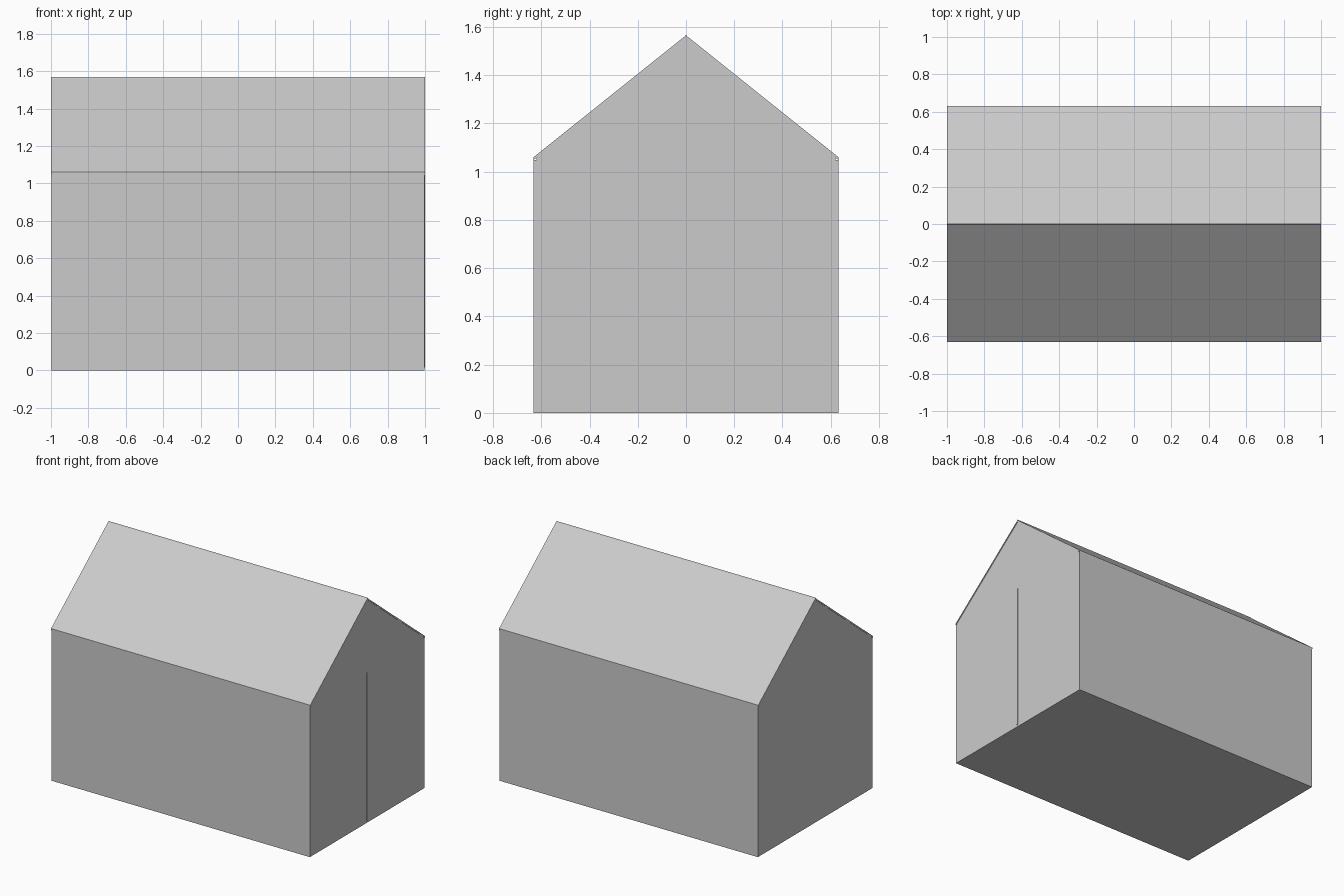
import bpy

if "Cube" in bpy.data.objects:
    bpy.data.objects.remove(bpy.data.objects["Cube"])

L, W = 0.997, 0.632      # half length, half width
EAVE, RIDGE = 1.06, 1.565
T = 0.012                # panel thickness


def mesh(name, verts, faces):
    me = bpy.data.meshes.new(name)
    me.from_pydata(verts, [], faces)
    ob = bpy.data.objects.new(name, me)
    bpy.context.collection.objects.link(ob)
    return ob


def prism(name, profile, x0, x1):
    """Extrude a counter-clockwise (y, z) profile along x."""
    n = len(profile)
    verts = [(x, y, z) for x in (x0, x1) for y, z in profile]
    faces = [tuple(reversed(range(n))), tuple(range(n, 2 * n))]
    faces += [(i, (i + 1) % n, n + (i + 1) % n, n + i) for i in range(n)]
    return mesh(name, verts, faces)


def box(name, x0, x1, y0, y1, z0, z1):
    return prism(name, [(y0, z0), (y1, z0), (y1, z1), (y0, z1)], x0, x1)


# Floor slab
box("floor", -L, L, -W, W, 0, T)

# Long side walls
box("front_wall", -L, L, -W, -W + T, T, EAVE - T)
box("back_wall", -L, L, W - T, W, T, EAVE - T)

# End walls with a triangular gable panel above each
for side, x0, x1 in (("left", -L, -L + T), ("right", L - T, L)):
    box(side + "_end_wall", x0, x1, -W + T, W - T, T, EAVE)
    prism(side + "_gable", [(-W + T, EAVE), (W - T, EAVE), (0, RIDGE - T)], x0, x1)

# Two sloping roof panels meeting at the ridge
prism("front_roof", [(-W, EAVE - T), (0, RIDGE - T), (0, RIDGE), (-W, EAVE)], -1, 1)
prism("back_roof", [(0, RIDGE - T), (W, EAVE - T), (W, EAVE), (0, RIDGE)], -1, 1)

# Small cap along the ridge
prism("ridge_cap", [(-0.006, RIDGE - 0.006), (0.006, RIDGE - 0.006), (0, RIDGE + 0.004)], -1, 1)

# Thin strip where the two door leaves meet
box("door_strip", L - 0.004, 1.0, -0.008, 0.0, 0.015, 1.045)
